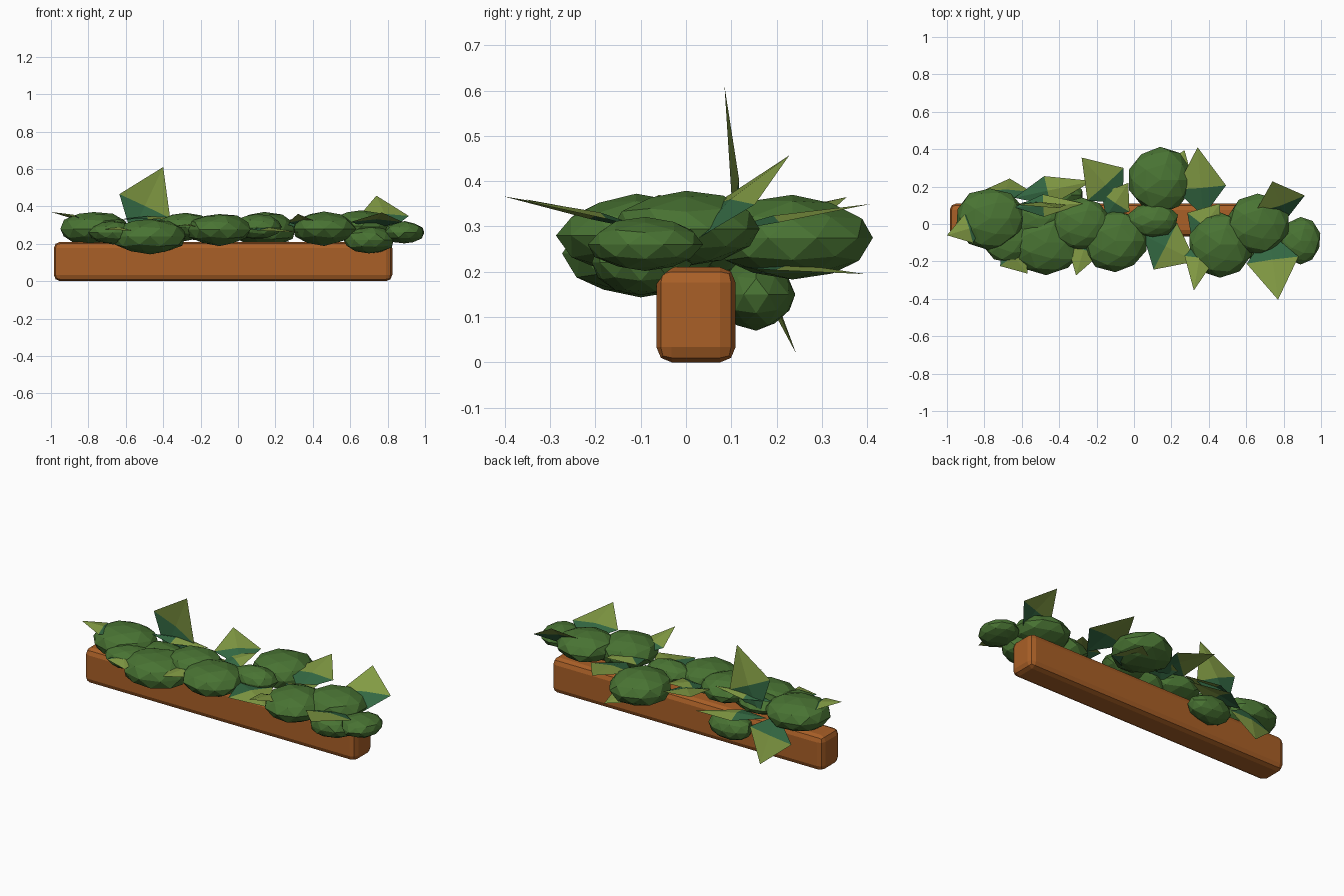
import bpy, bmesh, random
from mathutils import Vector

if "Cube" in bpy.data.objects:
    bpy.data.objects.remove(bpy.data.objects["Cube"])

random.seed(4)


def material(name, rgb):
    m = bpy.data.materials.new(name)
    m.diffuse_color = (*rgb, 1)
    m.use_nodes = True
    m.node_tree.nodes["Principled BSDF"].inputs["Base Color"].default_value = m.diffuse_color
    return m


WOOD = material("terracotta brown", (0.400, 0.116, 0.020))
BUSH = material("bush green", (0.066, 0.172, 0.033))
LIGHT = material("light leaf green", (0.225, 0.330, 0.058))
DARK = material("deep leaf green", (0.034, 0.141, 0.056))


def finish(bm, name, mats):
    me = bpy.data.meshes.new(name)
    bm.to_mesh(me)
    bm.free()
    for m in mats:
        me.materials.append(m)
    ob = bpy.data.objects.new(name, me)
    bpy.context.collection.objects.link(ob)
    return ob


# Long planter box with softened edges
bm = bmesh.new()
bmesh.ops.create_cube(bm, size=1)
bmesh.ops.scale(bm, vec=(1.81, 0.175, 0.21), verts=bm.verts)
bmesh.ops.translate(bm, vec=(-0.08, 0.022, 0.105), verts=bm.verts)
bmesh.ops.bevel(bm, geom=bm.edges[:], offset=0.034, segments=2, profile=0.5, affect='EDGES')
finish(bm, "planter_box", [WOOD])


# Faceted bush: a slightly uneven ball flattened to about half its height
def bush(name, x, y, z, r, wide=1.0, flat=0.52):
    bm = bmesh.new()
    bmesh.ops.create_icosphere(bm, subdivisions=2, radius=r)
    for v in bm.verts:
        v.co *= random.uniform(0.96, 1.05)
        v.co.x *= wide
        v.co.z *= flat
        v.co += Vector((x, y, z))
    finish(bm, name, [BUSH])


bush("bush_left_end", -0.77, 0.03, 0.28, 0.165, 1.13, 0.55)
bush("bush_left_front", -0.67, -0.09, 0.26, 0.12, 1.1)
bush("bush_left_low", -0.47, -0.10, 0.24, 0.17, 1.2, 0.57)
bush("bush_left_inner", -0.52, 0.03, 0.27, 0.10, 1.3)
bush("bush_left_back", -0.41, 0.155, 0.15, 0.085, 1.6, 0.9)
bush("bush_middle_top", -0.28, 0.0, 0.29, 0.14, 1.15)
bush("bush_middle_front", -0.10, -0.09, 0.275, 0.165, 1.05)
bush("bush_middle_back", 0.14, 0.235, 0.275, 0.175)
bush("bush_middle_small", 0.10, 0.02, 0.29, 0.09, 1.5, 0.75)
bush("bush_right_front", 0.46, -0.11, 0.28, 0.17)
bush("bush_right_top", 0.66, 0.0, 0.295, 0.16, 1.05)
bush("bush_right_low", 0.70, -0.10, 0.22, 0.11, 1.25, 0.66)
bush("bush_right_end", 0.89, -0.09, 0.26, 0.125, 0.85, 0.47)


# Folded kite leaf from a stem among the bushes to its tip: light outer half, dark stem half
def leaf(name, tip, stem, stem_z=0.28, half=0.12):
    tip, stem = Vector(tip), Vector((*stem, stem_z))
    along = tip - stem
    up = Vector((0, 1, 0)) if abs(along.z) > 0.2 else Vector((0, 0, 1))
    side = along.cross(up).normalized() * half
    mid = stem + along * 0.42
    fold = side.cross(along).normalized() * 0.015
    bm = bmesh.new()
    centre = bm.verts.new(mid + fold)
    ring = [bm.verts.new(p) for p in (tip, mid - side, stem, mid + side)]
    for k in range(4):
        f = bm.faces.new((centre, ring[k], ring[(k + 1) % 4]))
        f.material_index = 1 if k in (1, 2) else 0
    finish(bm, name, [LIGHT, DARK])


leaf("leaf_upright", (-0.40, 0.085, 0.61), (-0.57, 0.115), 0.25, 0.15)
leaf("leaf_hanging", (-0.665, 0.243, 0.02), (-0.70, 0.12), 0.28, 0.14)
leaf("leaf_left_end", (-1.0, -0.06, 0.37), (-0.80, 0.0), 0.32, 0.08)
leaf("leaf_left_front", (-0.57, -0.265, 0.27), (-0.70, -0.10), half=0.09)
leaf("leaf_left_back", (-0.22, 0.23, 0.22), (-0.64, 0.14), 0.25, 0.08)
leaf("leaf_left_top", (-0.27, 0.11, 0.335), (-0.64, 0.09), 0.33, 0.06)
leaf("leaf_middle_back", (-0.28, 0.355, 0.365), (-0.06, 0.11), half=0.13)
leaf("leaf_middle_front", (-0.31, -0.275, 0.30), (-0.24, -0.04), half=0.09)
leaf("leaf_middle_top", (-0.03, 0.22, 0.33), (-0.15, 0.04), half=0.09)
leaf("leaf_middle_low", (0.27, 0.395, 0.195), (0.17, 0.12), 0.21, 0.12)
leaf("leaf_right_back", (0.34, 0.41, 0.35), (0.37, 0.04), half=0.135)
leaf("leaf_right_inner", (0.46, 0.11, 0.31), (0.31, -0.09), half=0.11)
leaf("leaf_right_flat", (0.33, -0.20, 0.26), (0.05, -0.06), half=0.14)
leaf("leaf_right_front", (0.32, -0.355, 0.36), (0.37, -0.06), half=0.08)
leaf("leaf_right_corner", (0.77, -0.405, 0.367), (0.72, -0.04), half=0.14)
leaf("leaf_right_raised", (0.74, 0.228, 0.457), (0.81, 0.02), 0.27, 0.14)
